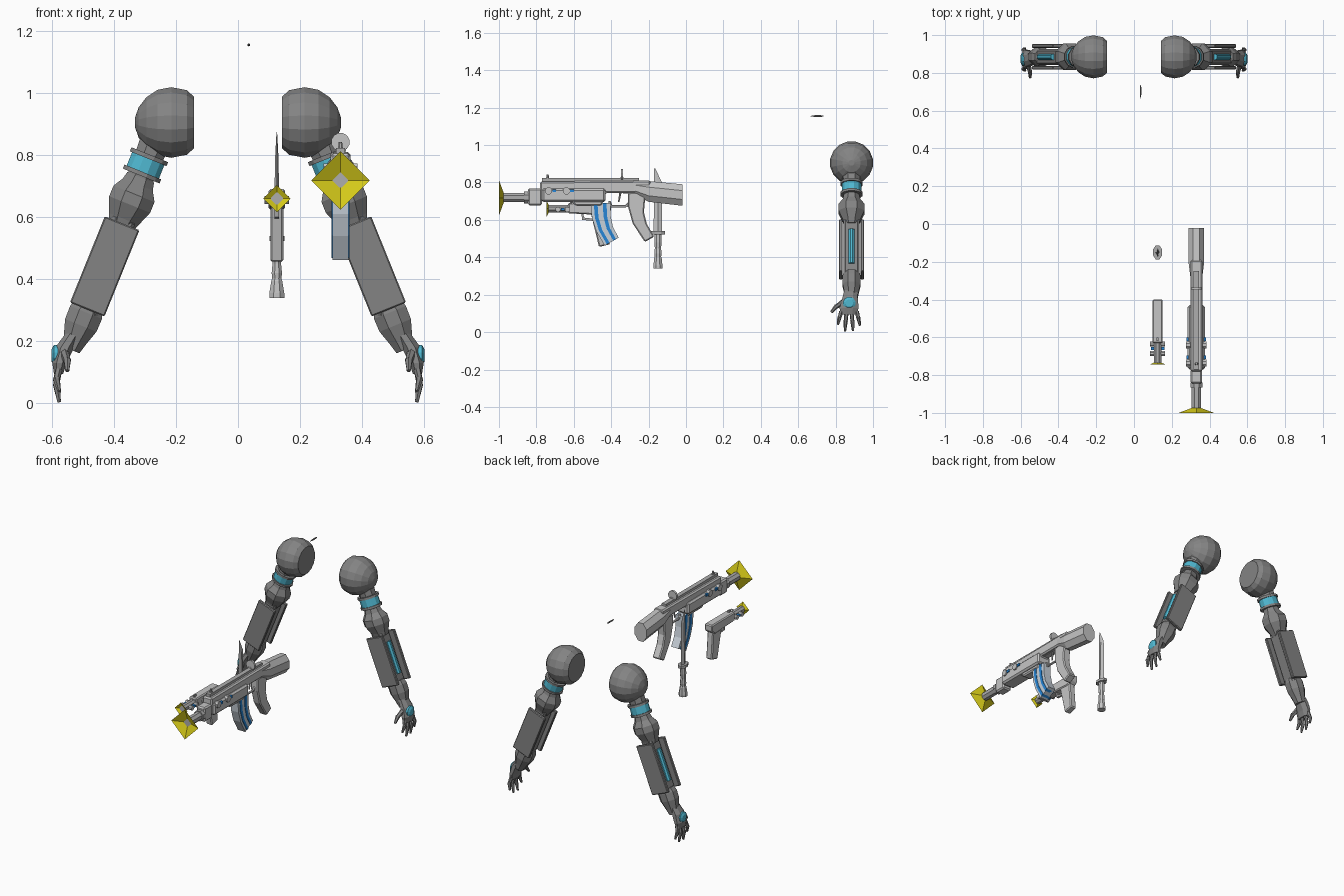
import bpy, bmesh, math
from mathutils import Matrix, Vector

cube = bpy.data.objects.get("Cube")
if cube:
    bpy.data.objects.remove(cube, do_unlink=True)


def material(name, *rgb):
    m = bpy.data.materials.new(name)
    m.use_nodes = True
    m.diffuse_color = (*rgb, 1)
    m.node_tree.nodes["Principled BSDF"].inputs["Base Color"].default_value = (*rgb, 1)
    return m


ARM = material("arm grey", .23, .23, .23)
GUN = material("light steel", .56, .56, .56)
STEEL = material("mid steel", .42, .42, .42)
MAG = material("pale blue steel", .58, .64, .7)
YELLOW = material("flash yellow", .68, .6, .01)
CYAN = material("glow cyan", .08, .48, .64)
BLUE = material("stripe blue", .02, .24, .68)
I = Matrix.Identity(4)


def make(name, bm, mat, M=I, bevel=0):
    bm.transform(M)
    bmesh.ops.recalc_face_normals(bm, faces=bm.faces)
    me = bpy.data.meshes.new(name)
    bm.to_mesh(me)
    bm.free()
    me.materials.append(mat)
    ob = bpy.data.objects.new(name, me)
    bpy.context.collection.objects.link(ob)
    if bevel:
        mod = ob.modifiers.new("chamfer", 'BEVEL')
        mod.width, mod.segments = bevel, 1
    return ob


def loft(name, sections, mat, M=I, n=8, phase=.5, caps=True):
    """Rings of (z, rx, ry, cx, cy) joined along local z."""
    bm = bmesh.new()
    rings = []
    for z, rx, ry, *c in sections:
        cx, cy = c or (0, 0)
        ang = [math.tau * (i + phase) / n for i in range(n)]
        rings.append([bm.verts.new((cx + rx * math.cos(a), cy + ry * math.sin(a), z)) for a in ang])
    for a, b in zip(rings, rings[1:]):
        for i in range(n):
            j = (i + 1) % n
            bm.faces.new((a[i], a[j], b[j], b[i]))
    if caps:
        bm.faces.new(rings[0])
        bm.faces.new(rings[-1])
    return make(name, bm, mat, M)


def rod(name, p, q, r0, r1, mat, M=I, n=8):
    p, q = Vector(p), Vector(q)
    d = q - p
    T = Matrix.Translation(p) @ d.to_track_quat('Z', 'Y').to_matrix().to_4x4()
    return loft(name, [(0, r0, r0), (d.length, r1, r1)], mat, M @ T, n)


def box(name, lo, hi, mat, M=I, bevel=0):
    lo, hi = Vector(lo), Vector(hi)
    bm = bmesh.new()
    bmesh.ops.create_cube(bm, size=1)
    T = Matrix.Translation((lo + hi) / 2) @ Matrix.Diagonal((*(hi - lo), 1))
    return make(name, bm, mat, M @ T, bevel)


def prism(name, pts, x, half, mat, bevel=0):
    """Side outline of (y, z) points, thickened along x."""
    bm = bmesh.new()
    f = bm.faces.new([bm.verts.new((x - half, y, z)) for y, z in pts])
    ext = bmesh.ops.extrude_face_region(bm, geom=[f])["geom"]
    bmesh.ops.translate(bm, vec=(2 * half, 0, 0), verts=[v for v in ext if isinstance(v, bmesh.types.BMVert)])
    return make(name, bm, mat, I, bevel)


def band(front, rear, a, b):
    """Outline of the band between fractions a and b of two edges."""
    mix = lambda t: [Vector(f).lerp(Vector(r), t) for f, r in zip(front, rear)]
    return mix(a) + mix(b)[::-1]


def flash(name, x, z, y, r, depth):
    bm = bmesh.new()
    tip = bm.verts.new((x, y + depth, z))
    rim = [bm.verts.new((x + r * i, y, z + r * k)) for i, k in ((1, 0), (0, 1), (-1, 0), (0, -1))]
    for i in range(4):
        bm.faces.new((tip, rim[i], rim[(i + 1) % 4]))
    make(name, bm, YELLOW)


# Arms, mirrored
TILT = Matrix(((.927, 0, .375, .242), (0, 1, 0, .885), (.375, 0, -.927, .905), (0, 0, 0, 1)))
ALONG_X = Matrix(((0, 0, 1, 0), (1, 0, 0, .885), (0, 1, 0, .905), (0, 0, 0, 1)))
for side, s in (("left", 1), ("right", -1)):
    S = Matrix.Diagonal((s, 1, 1, 1))
    A = S @ TILT
    ball = [(.142, .085), (.165, .106), (.215, .116), (.26, .107), (.295, .083), (.32, .05), (.332, .015)]
    loft(side + "_shoulder", [(x, r, r) for x, r in ball], ARM, S @ ALONG_X, 16)
    loft(side + "_upper_arm", [(.04, .055, .05), (.12, .05, .047), (.2, .046, .044)], ARM, A)
    for t in (.112, .172):
        loft(side + "_arm_flange", [(t, .066, .06), (t + .014, .066, .06)], ARM, A, 12)
    loft(side + "_arm_band", [(.126, .058, .054), (.172, .058, .054)], CYAN, A, 12)
    loft(side + "_elbow", [(.19, .05, .044), (.215, .056, .05), (.248, .077, .075), (.285, .077, .075),
                           (.335, .056, .05), (.36, .045, .042)], ARM, A)
    box(side + "_forearm", (-.04, -.042, .33), (.035, .042, .67), ARM, A, .01)
    for k in (-1, 1):
        box(side + "_forearm_plate", (-.06, k * .058 - .01, .35), (.06, k * .058 + .01, .65), ARM, A, .004)
    rod(side + "_forearm_light", (.036, 0, .4), (.036, 0, .595), .017, .017, CYAN, A)
    loft(side + "_wrist", [(.635, .05, .045), (.66, .06, .052), (.705, .059, .052), (.755, .042, .04),
                           (.79, .032, .034)], ARM, A)
    loft(side + "_palm", [(.225, .028, .036, .53, .88), (.18, .033, .045, .558, .877),
                          (.13, .025, .055, .575, .872), (.095, .016, .047, .578, .87)], ARM, S)
    loft(side + "_hand_light", [(.575, .034, .034, .873, .155), (.593, .034, .034, .873, .155),
                                (.601, .02, .02, .873, .155)], CYAN,
         S @ Matrix(((0, 0, 1, 0), (1, 0, 0, 0), (0, 1, 0, 0), (0, 0, 0, 1))), 12)
    # Fingers and thumb
    for y, tip_y, tip_z in ((.83, .812, .04), (.858, .85, .004), (.886, .893, .006), (.913, .93, .035)):
        root, tip = Vector((.577, y, .11)), Vector((.576, tip_y, tip_z))
        mid = root.lerp(tip, .5) + Vector((.009, 0, 0))
        rod(side + "_finger_base", root, mid, .012, .01, ARM, S, 6)
        rod(side + "_finger_tip", mid + Vector((0, 0, .006)), tip, .012, .006, ARM, S, 6)
    rod(side + "_thumb_base", (.56, .845, .165), (.55, .803, .135), .015, .012, ARM, S, 6)
    rod(side + "_thumb_tip", (.55, .806, .14), (.55, .776, .105), .013, .007, ARM, S, 6)

# Rifle
X = .33
ALONG_Y = Matrix(((1, 0, 0, X), (0, 0, 1, 0), (0, 1, 0, 0), (0, 0, 0, 1)))
prism("rifle_receiver", [(-.78, .7), (-.78, .805), (-.19, .81), (-.19, .745), (-.43, .745), (-.45, .675),
                         (-.59, .675), (-.61, .695)], X, .032, GUN, .008)
loft("rifle_stock", [(-.02, .045, .062, 0, .733), (-.2, .045, .06, 0, .752), (-.29, .033, .036, 0, .775),
                     (-.42, .033, .034, 0, .775)], GUN, ALONG_Y)
box("rifle_side_panel", (X - .046, -.77, .695), (X + .046, -.43, .768), GUN, I, .01)
box("rifle_top_rail", (X - .014, -.77, .8), (X + .014, -.25, .823), STEEL)
box("rifle_handguard", (X - .03, -.845, .678), (X + .03, -.77, .768), GUN, I, .008)
rod("rifle_barrel", (X, -.975, .72), (X, -.83, .72), .027, .027, STEEL)
rod("rifle_barrel_collar", (X, -.865, .72), (X, -.84, .72), .034, .034, STEEL)
rod("rifle_front_sight", (X, -.74, .81), (X, -.74, .842), .01, .006, STEEL)
rod("rifle_rear_sight", (X, -.348, .842), (X, -.336, .842), .03, .03, GUN, I, 12)
box("rifle_rear_sight_post", (X - .012, -.35, .8), (X + .012, -.334, .83), GUN)
for y in (-.735, -.64):
    rod("rifle_knob", (X - .055, y, .755), (X + .055, y, .755), .02, .02, GUN)
    box("rifle_knob_light", (X - .052, y + .02, .748), (X + .052, y + .04, .763), BLUE)

# Rifle magazine and its stripes
front = [(-.51, .69), (-.503, .61), (-.48, .54), (-.435, .462)]
rear = [(-.405, .69), (-.403, .62), (-.39, .56), (-.36, .505)]
prism("rifle_magazine", band(front, rear, 0, 1), X, .026, MAG)
for a in (.16, .62):
    prism("magazine_stripe", band(front, rear, a, a + .19), X, .029, BLUE)

# Rifle grip and trigger guard
front = [(-.31, .745), (-.31, .67), (-.285, .58), (-.22, .482)]
rear = [(-.215, .75), (-.225, .64), (-.21, .58), (-.17, .51)]
prism("rifle_grip", band(front, rear, 0, 1), X, .025, GUN, .006)
guard = [(-.41, .7), (-.4, .673), (-.32, .673), (-.305, .69)]
for p, q in zip(guard, guard[1:]):
    rod("rifle_trigger_guard", (X, *p), (X, *q), .007, .007, GUN, I, 6)
rod("rifle_trigger", (X, -.35, .75), (X, -.36, .695), .006, .004, STEEL, I, 6)
flash("rifle_muzzle_flash", X, .718, -1, .094, .035)

# Pistol
P = .125
prism("pistol_body", [(-.63, .635), (-.63, .69), (-.4, .69), (-.4, .65), (-.43, .625)], P, .027, GUN, .006)
prism("pistol_grip", [(-.51, .64), (-.42, .64), (-.405, .47), (-.465, .455)], P, .021, GUN, .006)
prism("pistol_trigger_guard", [(-.56, .64), (-.555, .6), (-.5, .595), (-.5, .607), (-.545, .612), (-.55, .64)],
      P, .007, STEEL)
rod("pistol_barrel", (P, -.735, .66), (P, -.62, .66), .021, .021, STEEL)
box("pistol_front_sight", (P - .005, -.62, .685), (P + .005, -.6, .702), STEEL)
for y in (-.685, -.635):
    rod("pistol_knob", (P - .04, y, .656), (P + .04, y, .656), .014, .014, GUN)
box("pistol_light", (P - .036, -.667, .65), (P + .036, -.65, .663), BLUE)
flash("pistol_muzzle_flash", P, .66, -.745, .044, .02)

# Knife
K = Matrix.Translation((P, -.15, 0))
loft("knife_blade", [(.53, .011, .023), (.8, .005, .021), (.875, .001, .003, 0, -.017)], GUN, K, 4, 0)
loft("knife_guard", [(.523, .026, .04), (.54, .026, .04)], STEEL, K)
loft("knife_handle", [(.39, .015, .017), (.42, .018, .021), (.45, .015, .018), (.48, .018, .021),
                      (.53, .016, .019)], GUN, K)
loft("knife_pommel", [(.34, .026, .026), (.355, .026, .026), (.395, .019, .022), (.405, .015, .017)], GUN, K)

# Floating dart
loft("dart", [(.665, .001, .001, .035, 1.155), (.69, .005, .005, .035, 1.155), (.72, .005, .005, .035, 1.155),
              (.735, .002, .002, .035, 1.155)], ARM, Matrix(((1, 0, 0, 0), (0, 0, 1, 0), (0, 1, 0, 0), (0, 0, 0, 1))), 6)
